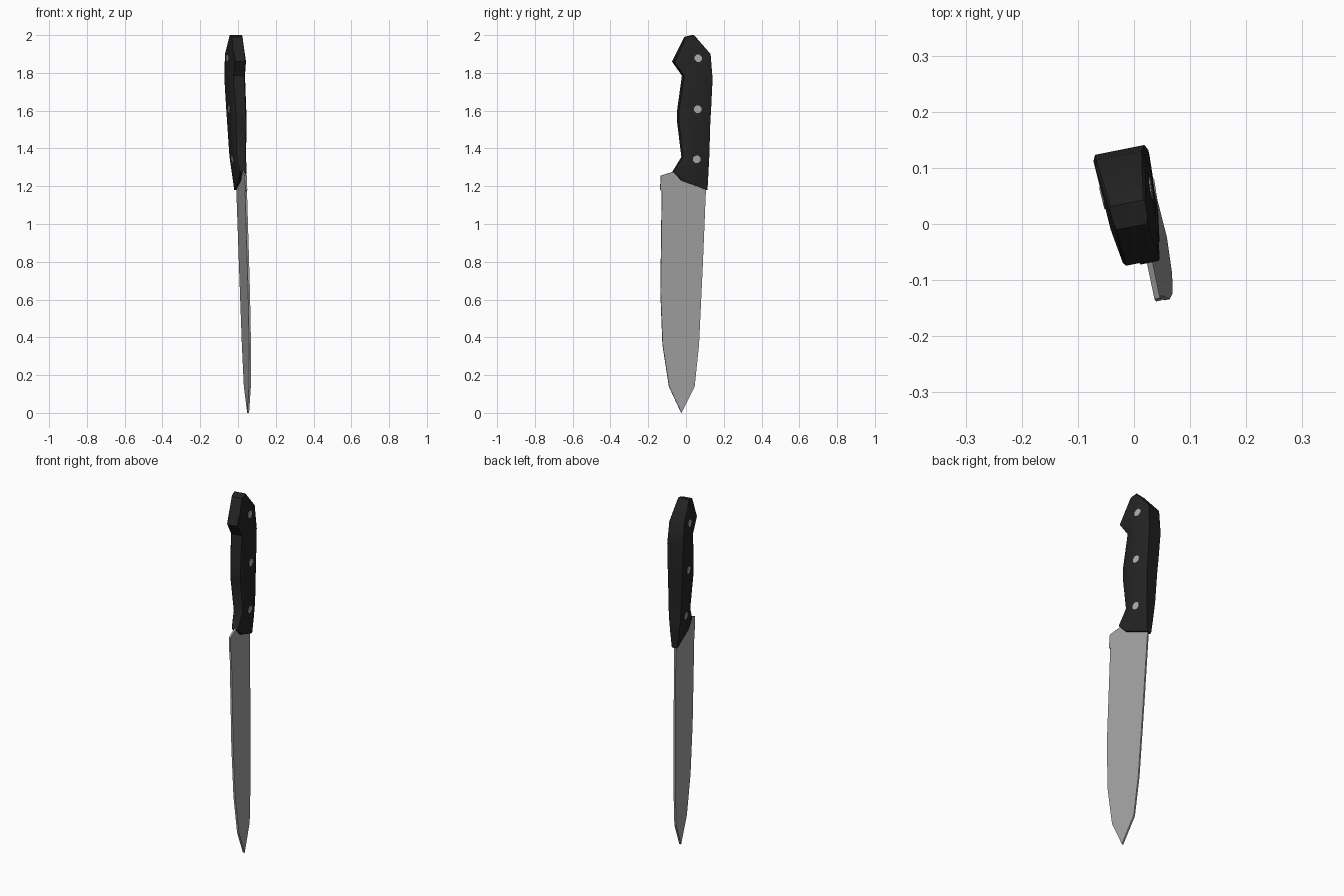
import bpy, bmesh, math
from mathutils import Vector
from mathutils.bvhtree import BVHTree

if "Cube" in bpy.data.objects:
    bpy.data.objects.remove(bpy.data.objects["Cube"])


def material(name, v):
    m = bpy.data.materials.new(name)
    m.diffuse_color = (v, v, v, 1)
    m.use_nodes = True
    m.node_tree.nodes["Principled BSDF"].inputs["Base Color"].default_value = m.diffuse_color
    return m


STEEL = material("blade steel", 0.36)
RIVET = material("rivet metal", 0.42)
BLACK = material("black handle", 0.017)


# The knife is slightly twisted and leaning: u is the offset from its mid plane
def place(u, y, z):
    return Vector((0.042 - 0.2 * (y + 0.135) - 0.027 * (z - 1.25) + u, y + 0.2 * u, z))


def finish(bm, name, mat, smooth=None):
    bmesh.ops.recalc_face_normals(bm, faces=bm.faces[:])
    me = bpy.data.meshes.new(name)
    bm.to_mesh(me)
    bm.free()
    me.materials.append(mat)
    ob = bpy.data.objects.new(name, me)
    bpy.context.collection.objects.link(ob)
    if smooth:
        bpy.ops.object.select_all(action='DESELECT')
        ob.select_set(True)
        bpy.context.view_layer.objects.active = ob
        bpy.ops.object.shade_smooth_by_angle(angle=math.radians(smooth))
    return ob


def bridge(bm, a, b):
    n = len(a)
    for i in range(n):
        bm.faces.new((a[i], a[(i + 1) % n], b[(i + 1) % n], b[i]))


# Blade: flat outline (y, z) given a thin uniform thickness
outline = [(-0.025, 0.0), (0.045, 0.14), (0.068, 0.36), (0.088, 0.78), (0.105, 1.19),
           (0.09, 1.3), (0.0, 1.31), (-0.07, 1.276), (-0.133, 1.256), (-0.137, 1.18),
           (-0.128, 1.175), (-0.135, 0.64), (-0.124, 0.36), (-0.09, 0.14)]
bm = bmesh.new()
sides = [[bm.verts.new(place(u, y, z)) for y, z in outline] for u in (-0.005, 0.005)]
bridge(bm, *sides)
for s in sides:
    bm.faces.new(s)
finish(bm, "blade", STEEL)

# Handle: loft of stations (back y, back z, front y, front z, half width back, front)
stations = [(0.111, 1.18, -0.026, 1.23, 0.016, 0.018),
            (0.114, 1.27, -0.069, 1.277, 0.027, 0.019),
            (0.117, 1.36, -0.020, 1.355, 0.036, 0.027),
            (0.121, 1.54, -0.042, 1.54, 0.043, 0.031),
            (0.125, 1.61, -0.042, 1.60, 0.045, 0.031),
            (0.132, 1.77, -0.016, 1.785, 0.049, 0.034),
            (0.122, 1.90, -0.069, 1.86, 0.045, 0.031),
            (0.037, 2.00, -0.005, 1.99, 0.032, 0.028)]
bm = bmesh.new()
rings = []
for yb, zb, yf, zf, hb, hf in stations:
    half = [(0, 0.9 * hb), (0.07, hb), (0.65, 0.35 * hf + 0.65 * hb), (0.97, hf), (1, 0.85 * hf)]
    loop = half + [(t, -u) for t, u in reversed(half)]
    rings.append([bm.verts.new(place(u, yb + (yf - yb) * t, zb + (zf - zb) * t)) for t, u in loop])
for a, b in zip(rings, rings[1:]):
    bridge(bm, a, b)
bm.faces.new(rings[0])
bm.faces.new(rings[-1])
bmesh.ops.triangulate(bm, faces=bm.faces[:])
bm.normal_update()
tree = BVHTree.FromBMesh(bm)
finish(bm, "handle", BLACK, 40)

# Rivets: thin discs lying on both sides of the handle
bm = bmesh.new()
for y, z in ((0.055, 1.877), (0.053, 1.607), (0.05, 1.342)):
    for s in (-1, 1):
        direction = Vector((-s, -0.2 * s, 0)).normalized()
        top, low = [], []
        for k in range(8):
            a = math.tau * (k + 0.5) / 8
            start = place(0.2 * s, y + 0.021 * math.cos(a), z + 0.021 * math.sin(a))
            hit = tree.ray_cast(start, direction)[0]
            top.append(bm.verts.new(hit - direction * 0.002))
            low.append(bm.verts.new(hit + direction * 0.003))
        bridge(bm, top, low)
        bm.faces.new(top)
        bm.faces.new(low)
finish(bm, "rivets", RIVET)
